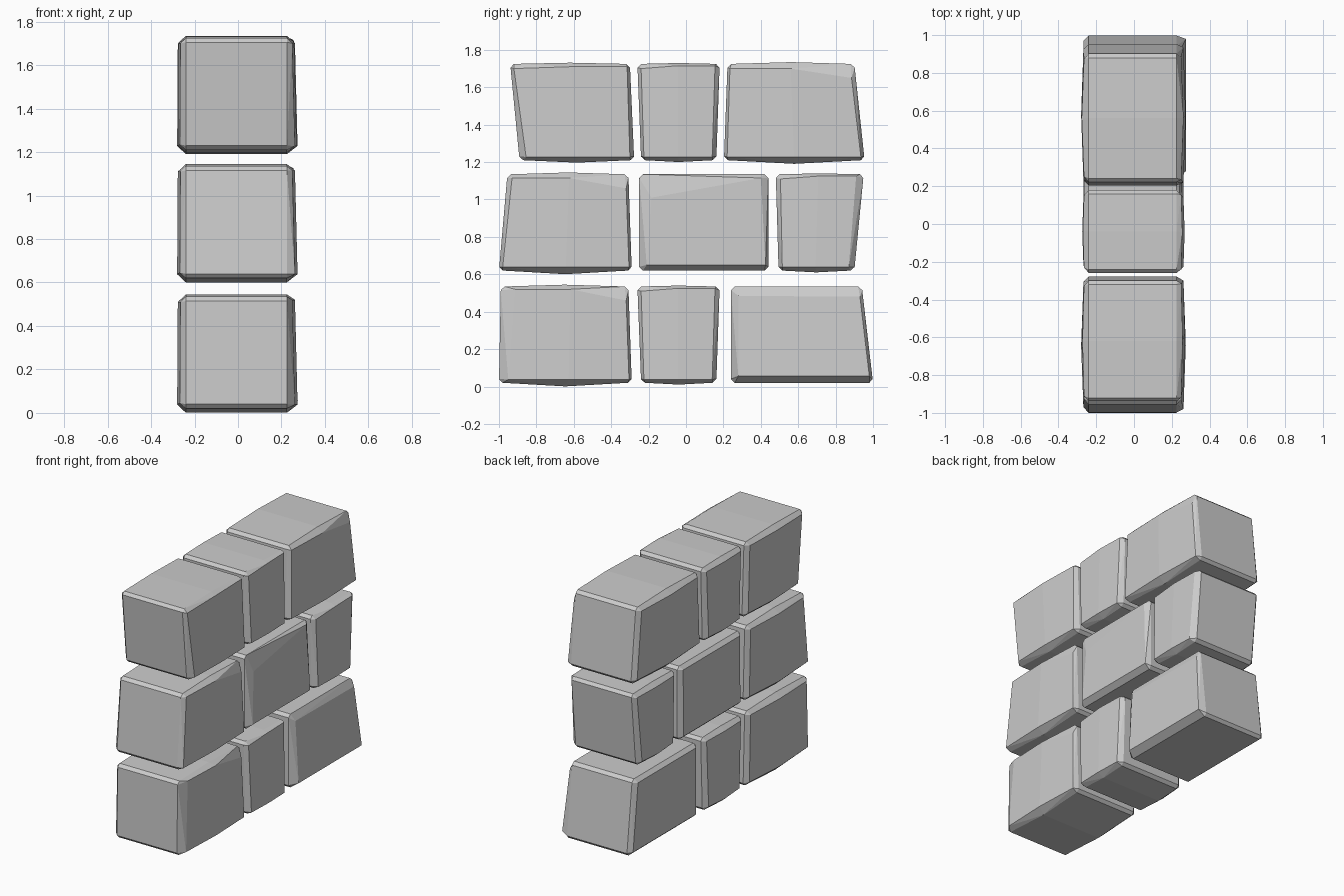
import bpy, bmesh
from mathutils import Vector

if "Cube" in bpy.data.objects:
    bpy.data.objects.remove(bpy.data.objects["Cube"])

C = 0.025                    # chamfer size
X_LEFT, X_RIGHT = -0.265, 0.25
Z_LOW, Z_HIGH = 0.02, 0.535  # stone corner heights above the row base


def stone(name, base, ys, face_ys, face_top, bulge=0.012, face_low=0.038, x_low=0.262):
    """Chamfered stone. ys / face_ys: bottom-left, bottom-right, top-right, top-left
    of the outline and of the worn right-hand face, face_top: its right/left top heights."""
    zs = (Z_LOW, Z_LOW, Z_HIGH, Z_HIGH)
    outline = [Vector((y, z)) for y, z in zip(ys, zs)]
    worn = [Vector(p) for p in zip(face_ys, (face_low, face_low, *face_top))]
    mid = sum(outline, Vector((0, 0))) / 4
    plain = [Vector((p.x - (0.03 if p.x > mid.x else -0.03),
                     p.y - (0.025 if p.y > mid.y else -0.025))) for p in outline]
    pts = []
    # broad left and right faces, bowed along the middle
    for side, face in ((-1, plain), (1, worn)):
        xs = [X_LEFT - 0.003] * 2 + [X_LEFT] * 2 if side < 0 else [x_low] * 2 + [X_RIGHT] * 2
        pts += [(x, p.x, p.y) for x, p in zip(xs, face)]
        if bulge:
            for a, b in ((0, 1), (2, 3)):
                m = (face[a] + face[b]) / 2
                z = face_low if a == 0 else max(face[2].y, face[3].y)
                pts.append(((xs[a] + xs[b]) / 2 + side * bulge, m.x, z))
    # chamfered rim and bowed top and bottom
    for x in (X_LEFT + C, X_RIGHT - C):
        for i, p in enumerate(outline):
            for q in (outline[i - 1], outline[(i + 1) % 4]):
                r = p + (q - p).normalized() * C * 0.8
                pts.append((x, r.x, r.y))
        if bulge:
            pts.append((x, (ys[0] + ys[1]) / 2, Z_LOW - bulge * 1.6))
            pts.append((x, (ys[2] + ys[3]) / 2, Z_HIGH + bulge * 0.8))
    bm = bmesh.new()
    for p in pts:
        bm.verts.new(p)
    bmesh.ops.convex_hull(bm, input=bm.verts[:])
    loose = [v for v in bm.verts if not v.link_faces]
    bmesh.ops.delete(bm, geom=loose, context='VERTS')
    bmesh.ops.dissolve_limit(bm, angle_limit=0.02, verts=bm.verts[:], edges=bm.edges[:])
    bmesh.ops.recalc_face_normals(bm, faces=bm.faces[:])
    me = bpy.data.meshes.new(name)
    bm.to_mesh(me)
    bm.free()
    ob = bpy.data.objects.new(name, me)
    ob.location.z = base
    bpy.context.collection.objects.link(ob)


ROW1, ROW2, ROW3 = 0.0, 0.6, 1.19

# bottom course
stone("bottom_front_stone", ROW1, (-1.0, -0.29, -0.308, -0.99),
      (-0.95, -0.305, -0.32, -0.915), (0.46, 0.52))
stone("bottom_right_stone", ROW1, (0.24, 1.0, 0.94, 0.24),
      (0.28, 0.98, 0.93, 0.28), (0.48, 0.485), bulge=0, face_low=0.055, x_low=0.275)

# narrow middle stones of the bottom and top courses
for name, base in (("bottom_middle_stone", ROW1), ("top_middle_stone", ROW3)):
    stone(name, base, (-0.24, 0.162, 0.18, -0.26),
          (-0.225, 0.14, 0.155, -0.24), (0.525, 0.51), bulge=0.006)

# middle course
stone("centre_front_stone", ROW2, (-1.0, -0.29, -0.308, -0.955),
      (-0.98, -0.305, -0.32, -0.93), (0.46, 0.515))
stone("centre_middle_stone", ROW2, (-0.25, 0.44, 0.44, -0.25),
      (-0.21, 0.425, 0.40, -0.185), (0.515, 0.41), bulge=0, face_low=0.05)
stone("centre_back_stone", ROW2, (0.495, 0.90, 0.95, 0.48),
      (0.515, 0.87, 0.91, 0.505), (0.525, 0.51), bulge=0.006)

# top course
stone("top_front_stone", ROW3, (-0.89, -0.277, -0.30, -0.94),
      (-0.855, -0.30, -0.315, -0.92), (0.52, 0.51), bulge=0.008)
stone("top_back_stone", ROW3, (0.203, 0.955, 0.90, 0.222),
      (0.22, 0.935, 0.885, 0.235), (0.46, 0.51))
